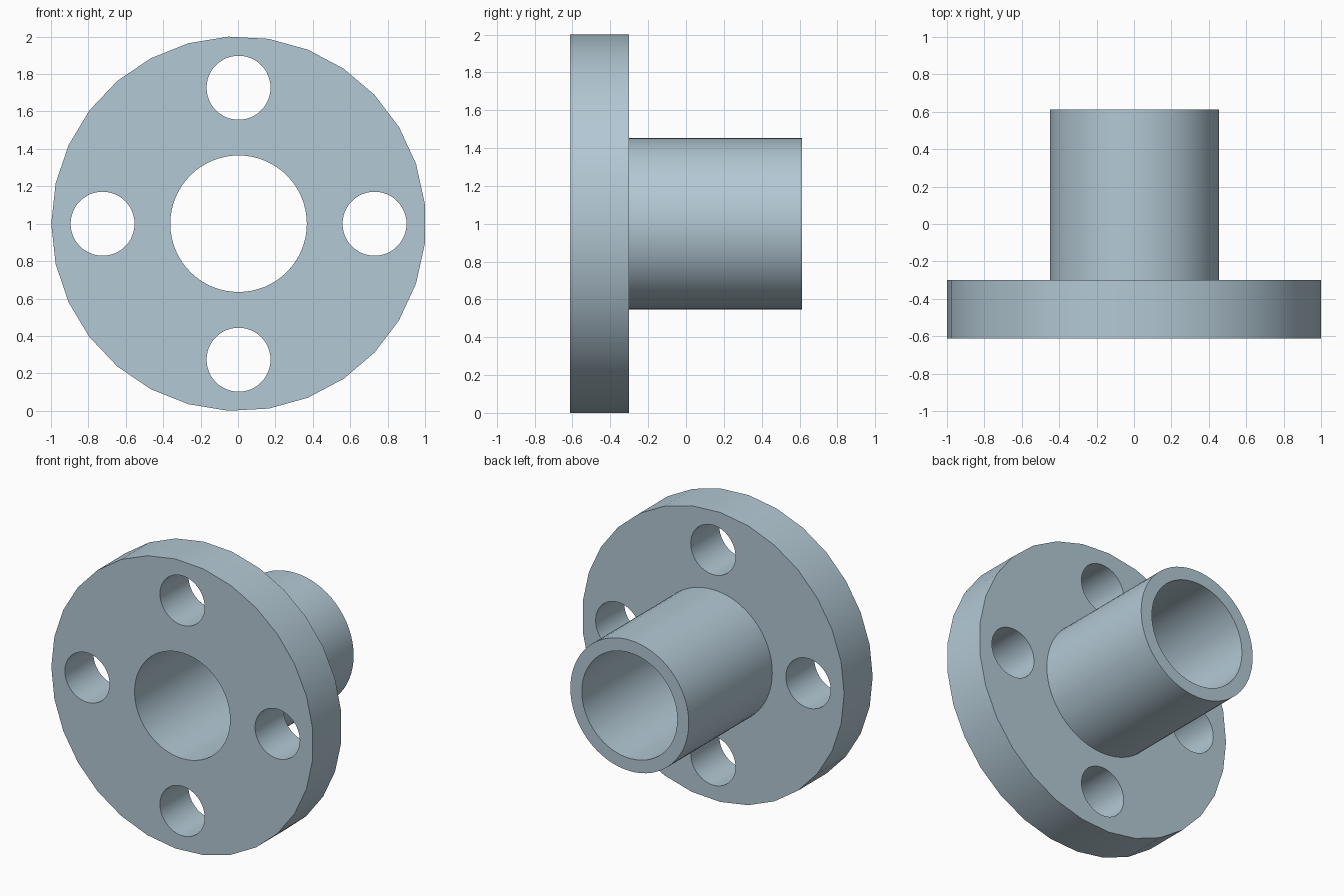
import bpy, bmesh, math

if "Cube" in bpy.data.objects:
    bpy.data.objects.remove(bpy.data.objects["Cube"])

CX, CZ = 0.003, 1.0                    # axis of the part
Y_FRONT, Y_STEP, Y_BACK = -0.612, -0.30, 0.612
R_FLANGE, R_TUBE, R_BORE = 1.0015, 0.4525, 0.365
R_BOLT, BOLT_CIRCLE = 0.171, 0.727

bm = bmesh.new()


def ring(radius, sides, y, x=0.0, z=0.0):
    """Closed loop of edges in an XZ plane, first vertex on the -x side."""
    verts = []
    for i in range(sides):
        a = math.pi - math.tau * i / sides
        verts.append(bm.verts.new((CX + x + radius * math.cos(a), y,
                                   CZ + z + radius * math.sin(a))))
    for i in range(sides):
        bm.edges.new((verts[i], verts[(i + 1) % sides]))
    return verts


def wall(a, b):
    """Quads between two matching rings."""
    n = len(a)
    for i in range(n):
        j = (i + 1) % n
        bm.faces.new((a[i], a[j], b[j], b[i]))


def cap(rings, normal):
    """Flat face with holes, bounded by the rings."""
    edges = [bm.edges.get((r[i - 1], r[i])) for r in rings for i in range(len(r))]
    bmesh.ops.triangle_fill(bm, use_beauty=True, edges=edges, normal=normal)


# Rings of the rim, tube, bore and four bolt holes
rim_f, rim_b = (ring(R_FLANGE, 29, y) for y in (Y_FRONT, Y_STEP))
tube_f, tube_b = (ring(R_TUBE, 64, y) for y in (Y_STEP, Y_BACK))
bore_f, bore_b = (ring(R_BORE, 64, y) for y in (Y_FRONT, Y_BACK))
bolts_f, bolts_b = [], []
for k in range(4):
    x = BOLT_CIRCLE * math.cos(k * math.pi / 2)
    z = BOLT_CIRCLE * math.sin(k * math.pi / 2)
    bolts_f.append(ring(R_BOLT, 48, Y_FRONT, x, z))
    bolts_b.append(ring(R_BOLT, 48, Y_STEP, x, z))

# Flat faces: flange front, flange back, tube end
cap([rim_f, bore_f] + bolts_f, (0, -1, 0))
cap([rim_b, tube_f] + bolts_b, (0, 1, 0))
cap([tube_b, bore_b], (0, 1, 0))

# Round walls
wall(rim_f, rim_b)
wall(tube_f, tube_b)
wall(bore_f, bore_b)
for f, b in zip(bolts_f, bolts_b):
    wall(f, b)
bmesh.ops.recalc_face_normals(bm, faces=bm.faces)

mesh = bpy.data.meshes.new("pipe_flange")
bm.to_mesh(mesh)
bm.free()
flange = bpy.data.objects.new("pipe_flange", mesh)
bpy.context.collection.objects.link(flange)

steel = bpy.data.materials.new("blue grey steel")
steel.diffuse_color = (0.45, 0.58, 0.66, 1.0)
steel.use_nodes = True
steel.node_tree.nodes["Principled BSDF"].inputs["Base Color"].default_value = steel.diffuse_color
mesh.materials.append(steel)

bpy.context.view_layer.objects.active = flange
flange.select_set(True)
bpy.ops.object.shade_smooth_by_angle(angle=math.radians(30))
